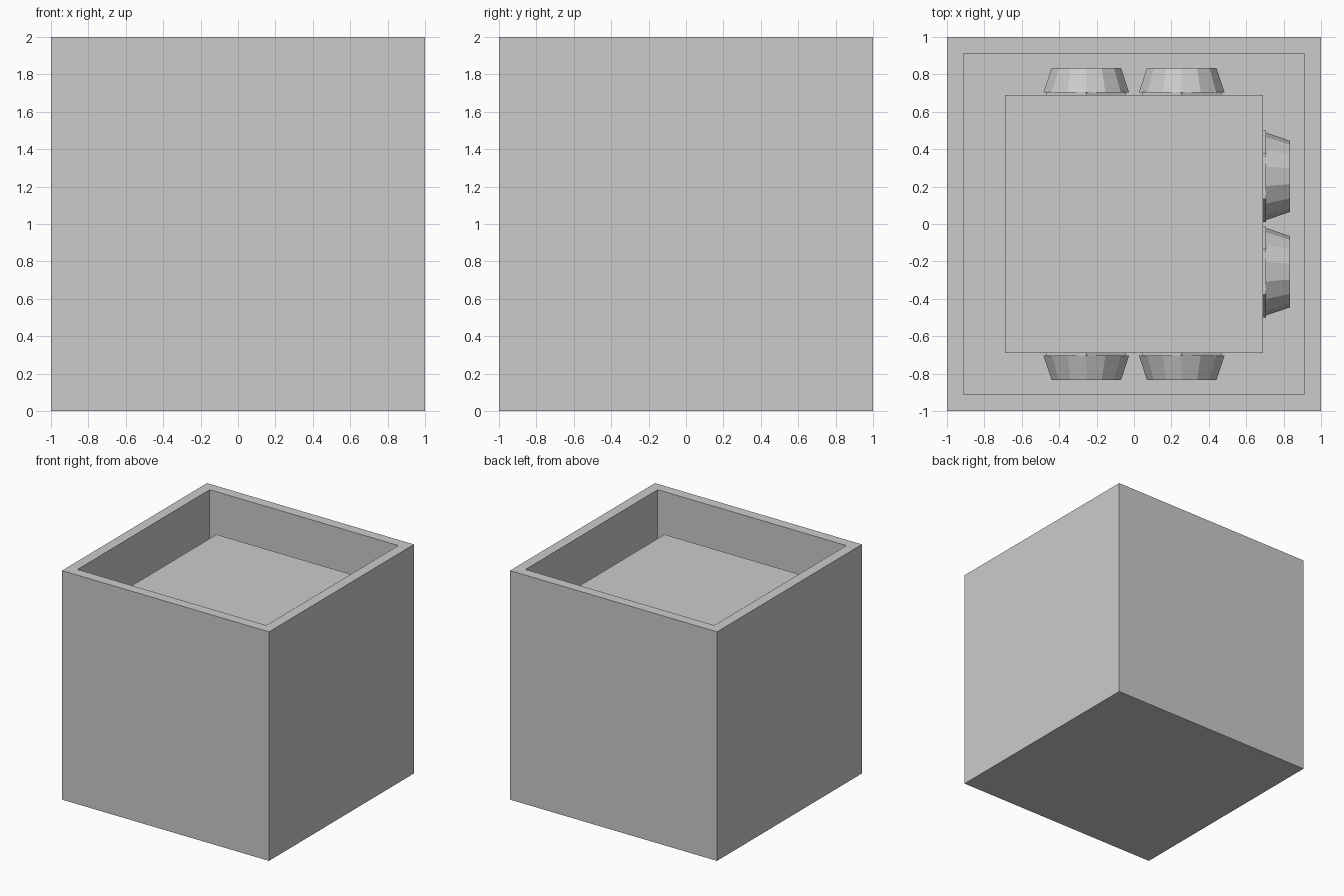
import bpy, bmesh
from math import radians
from mathutils import Matrix, Vector

if "Cube" in bpy.data.objects:
    bpy.data.objects.remove(bpy.data.objects["Cube"])

MID = 1.0625   # height of the cavity's centre
HALF = 0.69    # half size of the inner cube


def finish(bm, name):
    me = bpy.data.meshes.new(name)
    bm.to_mesh(me)
    bm.free()
    ob = bpy.data.objects.new(name, me)
    bpy.context.collection.objects.link(ob)
    return ob


# Outer casing: cube with the top inset and sunk to leave an open cavity
bm = bmesh.new()
bmesh.ops.create_cube(bm, size=2, matrix=Matrix.Translation((0, 0, 1)))
bm.normal_update()
top = [f for f in bm.faces if f.normal.z > 0.9]
bmesh.ops.inset_region(bm, faces=top, thickness=0.125)
hole = bmesh.ops.extrude_discrete_faces(bm, faces=top)["faces"]
bmesh.ops.translate(bm, verts=hole[0].verts, vec=(0, 0, -1.875))
bmesh.ops.recalc_face_normals(bm, faces=bm.faces)
finish(bm, "outer_casing")

# Inner cube held in the middle of the cavity
bm = bmesh.new()
bmesh.ops.create_cube(bm, size=2 * HALF, matrix=Matrix.Translation((0, 0, MID)))
finish(bm, "inner_cube")


def frustum(bm, mat, sides, r1, r2, x0, x1):
    """Tapered prism along local +x, with one corner on the local y axis side."""
    spin = Matrix.Rotation(radians(90), 4, 'Y')
    place = mat @ Matrix.Translation(((x0 + x1) / 2, 0, 0)) @ spin
    bmesh.ops.create_cone(bm, cap_ends=True, segments=sides, radius1=r1,
                          radius2=r2, depth=x1 - x0, matrix=place)


# Knobs on three sides: hexagonal flange plus tapered body, two by two
for name, angle, roll in (("right", 0, 0), ("back", 90, 90), ("front", -90, 90)):
    bm = bmesh.new()
    for u in (-0.255, 0.255):
        for v in (-0.255, 0.255):
            mat = (Matrix.Translation((0, 0, MID))
                   @ Matrix.Rotation(radians(angle), 4, 'Z')
                   @ Matrix.Translation((HALF, u, v))
                   @ Matrix.Rotation(radians(roll), 4, 'X'))
            # aim a corner upward on the right side, sideways on front and back
            corner = bmesh.ops.create_cone(
                bm, cap_ends=True, segments=6, radius1=0.245, radius2=0.245,
                depth=0.015, matrix=mat @ Matrix.Translation((0.0075, 0, 0))
                @ Matrix.Rotation(radians(90), 4, 'Y')
                @ Matrix.Rotation(radians(90), 4, 'Z')
                @ Matrix.Rotation(radians(90), 4, 'Z'))
            frustum(bm, mat, 14, 0.235, 0.19, 0.013, 0.145)
    finish(bm, name + "_knobs")
